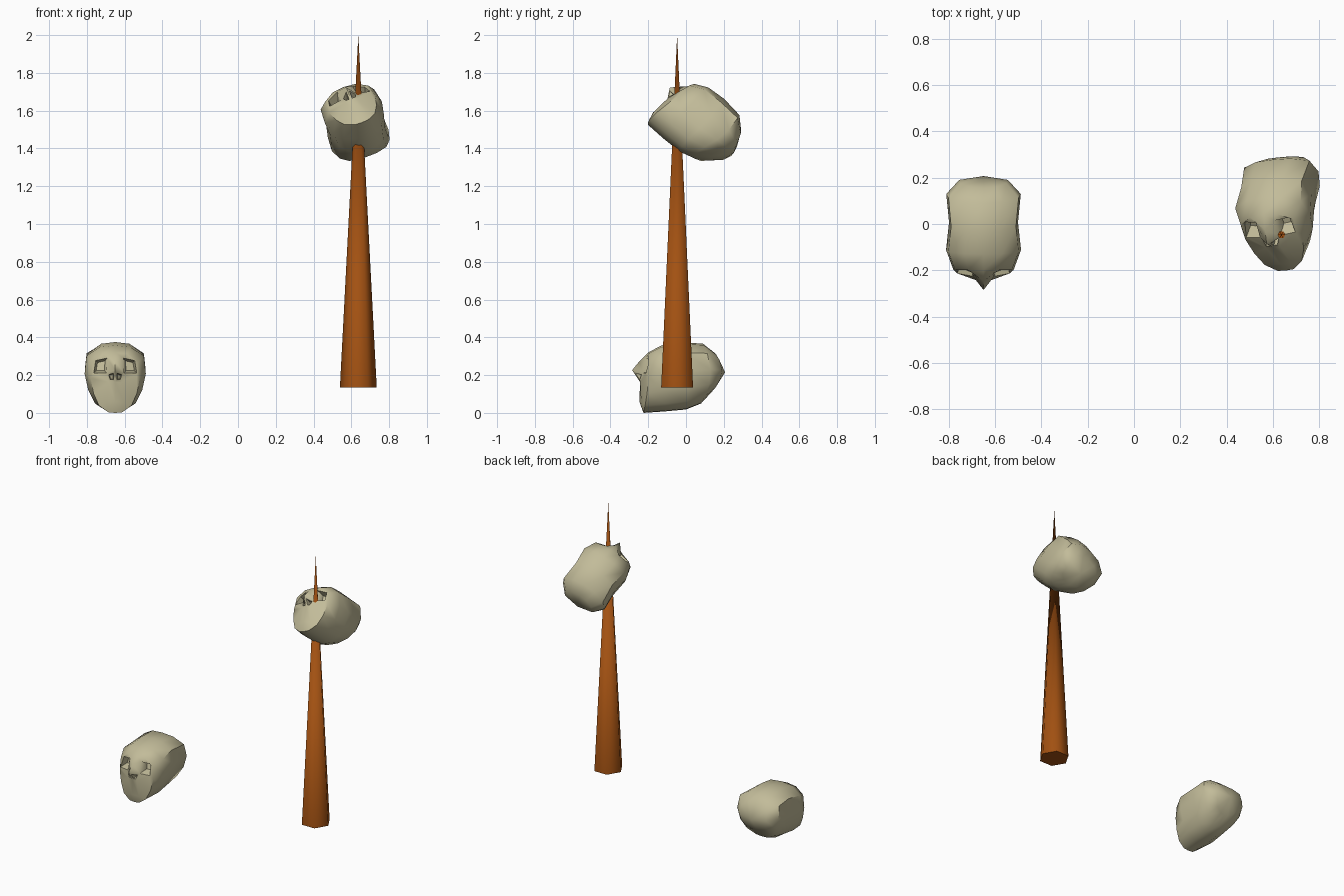
import bpy, bmesh, math
from mathutils import Vector, Matrix

if "Cube" in bpy.data.objects:
    bpy.data.objects.remove(bpy.data.objects["Cube"])


def material(name, rgb):
    m = bpy.data.materials.new(name)
    m.diffuse_color = (*rgb, 1)
    m.use_nodes = True
    m.node_tree.nodes["Principled BSDF"].inputs["Base Color"].default_value = m.diffuse_color
    return m


BONE = material("bone", (0.54, 0.50, 0.32))
WOOD = material("orange_brown_wood", (0.36, 0.082, 0.006))

# Half cross-section of the head as fractions of width and height, top to bottom
PROFILE = [(0, 1), (.5, .975), (.94, .84), (1, .57), (.88, .32), (.66, .12), (.28, .01), (0, 0)]
# Rings from face to back: y at top, middle, bottom; z top, z bottom; half width
RINGS = [
    (-.200, -.200, -.225, .320, .000, .130),
    (-.130, -.110, -.110, .357, .008, .162),
    (-.030, .010, .000, .375, .018, .149),
    (.090, .130, .080, .366, .050, .161),
    (.155, .190, .135, .315, .110, .105),
]


def ring_points(ring):
    yt, ym, yb, zt, zb, w = ring
    pts = []
    for fx, f in PROFILE:
        y = yt * f * (2 * f - 1) + ym * 4 * f * (1 - f) + yb * (2 * f - 1) * (f - 1)
        pts.append(Vector((fx * w, y, zb + f * (zt - zb))))
    return pts


def half_faces():
    rings = [ring_points(r) for r in RINGS]
    polys = []
    # cranium and jaw skin
    for a, b in zip(rings, rings[1:]):
        for i in range(len(PROFILE) - 1):
            polys.append([a[i], a[i + 1], b[i + 1], b[i]])
    pole = Vector((0, .207, .215))
    last = rings[-1]
    for i in range(len(PROFILE) - 1):
        polys.append([last[i], last[i + 1], pole])
    # face
    A = rings[0]
    N0, N1, N2 = Vector((0, -.248, .272)), Vector((0, -.285, .226)), Vector((0, -.243, .163))
    E0, E1 = Vector((.043, -.213, .290)), Vector((.103, -.188, .277))
    E2, E3 = Vector((.114, -.213, .210)), Vector((.046, -.226, .212))
    P = Vector((.032, -.243, .163))
    M, M1 = Vector((0, -.247, .060)), Vector((.045, -.238, .055))
    polys += [
        [A[0], A[1], E0, N0], [A[1], A[2], E1, E0], [A[2], A[3], E2, E1],
        [N0, E0, E3, N1], [E3, E2, P], [E2, A[3], A[4], P],
        [P, A[4], A[5], M1], [N2, P, M1, M], [M, M1, A[6], A[7]], [M1, A[5], A[6]],
    ]

    # sunken eye socket and nostril
    def hole(rim, shrink, depth):
        c = sum(rim, Vector()) / len(rim)
        floor = [c + (v - c) * shrink + Vector((0, depth, 0)) for v in rim]
        n = len(rim)
        for i in range(n):
            polys.append([rim[i], rim[(i + 1) % n], floor[(i + 1) % n], floor[i]])
        polys.append(floor)

    hole([E0, E1, E2, E3], .65, .055)
    c = (N1 + E3 + P + N2) / 4
    rim = [N1, E3, P, N2]
    inner = [c + (v - c) * .55 for v in rim]
    for i in range(4):
        polys.append([rim[i], rim[(i + 1) % 4], inner[(i + 1) % 4], inner[i]])
    hole(inner, .7, .035)
    return polys


def skull(name, rot, centre):
    bm = bmesh.new()
    for s in (1, -1):
        for poly in half_faces():
            pts = poly if s > 0 else poly[::-1]
            bm.faces.new([bm.verts.new((v.x * s, v.y, v.z)) for v in pts])
    bmesh.ops.remove_doubles(bm, verts=bm.verts, dist=1e-4)
    bmesh.ops.recalc_face_normals(bm, faces=bm.faces)
    bmesh.ops.transform(bm, matrix=rot.to_4x4(), verts=bm.verts)
    # place by the middle of its bounds
    mid = Vector([(min(v.co[i] for v in bm.verts) + max(v.co[i] for v in bm.verts)) / 2
                  for i in range(3)])
    bmesh.ops.translate(bm, vec=Vector(centre) - mid, verts=bm.verts)
    return finish(bm, name, BONE, 48)


def finish(bm, name, mat, angle):
    me = bpy.data.meshes.new(name)
    bm.to_mesh(me)
    bm.free()
    me.materials.append(mat)
    ob = bpy.data.objects.new(name, me)
    bpy.context.collection.objects.link(ob)
    bpy.ops.object.select_all(action='DESELECT')
    ob.select_set(True)
    bpy.context.view_layer.objects.active = ob
    bpy.ops.object.shade_smooth_by_angle(angle=math.radians(angle))
    return ob


# Skull lying on the ground
skull("ground_skull", Matrix.Identity(3), (-.65, -.039, .1875))

# Skull tipped back on the spike: columns are its own right, back and up axes
X = Vector((.93, .10, .35)).normalized()
Z = Vector((-.32, .70, .64))
Z = (Z - X * Z.dot(X)).normalized()
Y = Z.cross(X)
skull("impaled_skull", Matrix((X, Y, Z)).transposed(), (.62, .045, 1.538))

# Six-sided spike
bm = bmesh.new()
base = [bm.verts.new((.637 + .0975 * math.cos(i * math.pi / 3),
                      -.047 + .0975 * math.sin(i * math.pi / 3), .135)) for i in range(6)]
tip = bm.verts.new((.637, -.047, 2))
bm.faces.new(base[::-1])
for i in range(6):
    bm.faces.new([base[i], base[(i + 1) % 6], tip])
finish(bm, "spike", WOOD, 65)
